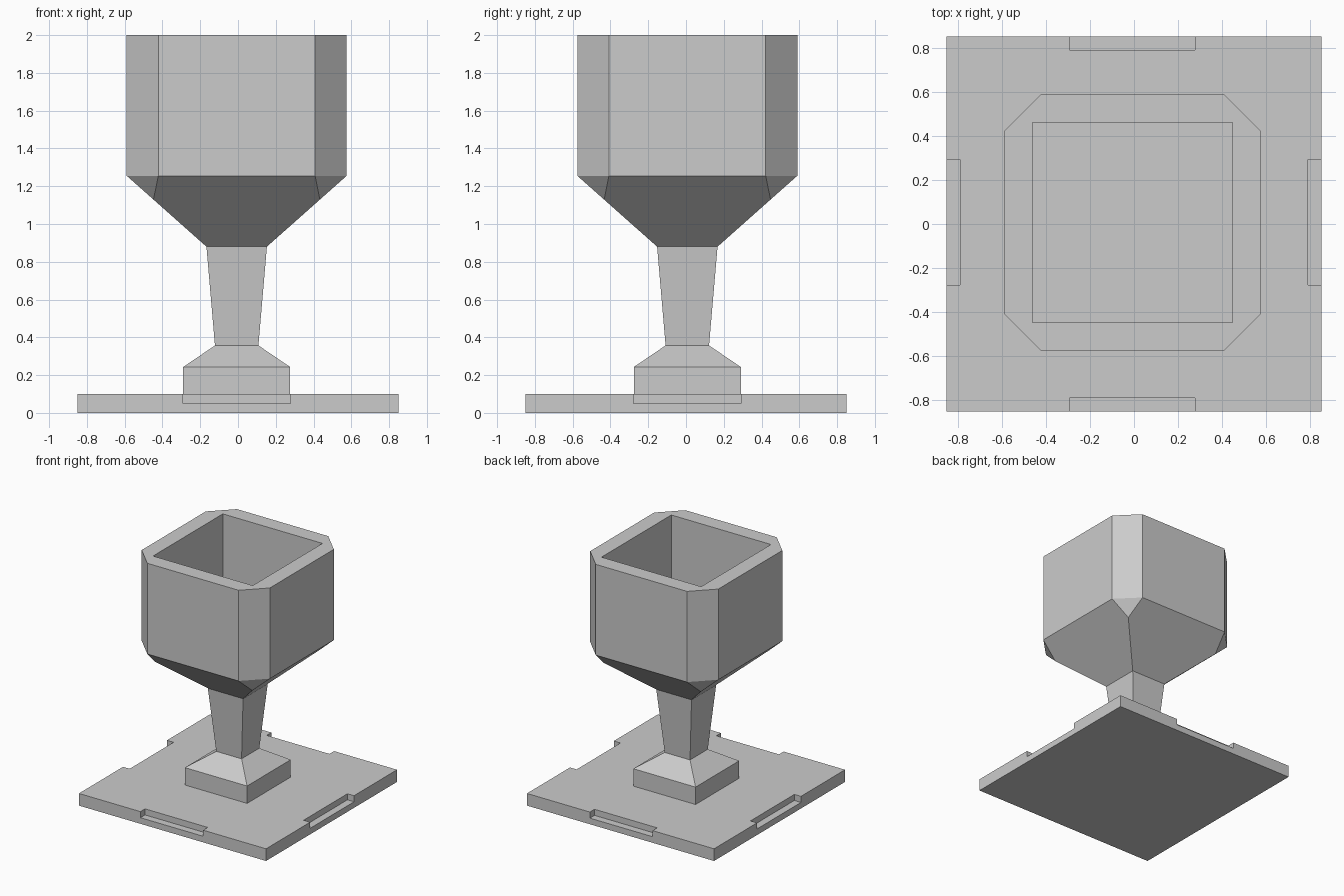
import bpy, bmesh

default = bpy.data.objects.get("Cube")
if default:
    bpy.data.objects.remove(default, do_unlink=True)

# Single plain grey material
grey = bpy.data.materials.new("plain_grey")
grey.use_nodes = True
colour = (0.6, 0.6, 0.6, 1)
grey.diffuse_color = colour
grey.node_tree.nodes["Principled BSDF"].inputs["Base Color"].default_value = colour

CENTRE = (-0.007, 0.007)  # the goblet sits slightly off the plate centre


def add_object(name, bm):
    bmesh.ops.recalc_face_normals(bm, faces=bm.faces)
    mesh = bpy.data.meshes.new(name)
    bm.to_mesh(mesh)
    bm.free()
    mesh.materials.append(grey)
    obj = bpy.data.objects.new(name, mesh)
    bpy.context.collection.objects.link(obj)
    return obj


def add_box(bm, low, high):
    verts = bmesh.ops.create_cube(bm, size=1)["verts"]
    for v in verts:
        v.co = [a + (c + 0.5) * (b - a) for a, b, c in zip(low, high, v.co)]


# Square base plate
bm = bmesh.new()
add_box(bm, (-0.85, -0.85, 0), (0.85, 0.85, 0.1))
base = add_object("base_plate", bm)

# Shallow notch in the middle of each top edge
bm = bmesh.new()
cx, cy = CENTRE
w, inner, outer = 0.285, 0.79, 1.0
for s in (-1, 1):
    near, far = sorted((s * inner, s * outer))
    add_box(bm, (cx - w, near, 0.05), (cx + w, far, 0.2))
    add_box(bm, (near, cy - w, 0.05), (far, cy + w, 0.2))
cutter = add_object("notch_cutter", bm)
cutter.hide_render = True
mod = base.modifiers.new("notches", "BOOLEAN")
mod.operation = "DIFFERENCE"
mod.solver = "EXACT"
mod.object = cutter
bpy.context.view_layer.objects.active = base
bpy.ops.object.modifier_apply(modifier=mod.name)
bpy.data.objects.remove(cutter, do_unlink=True)

# Goblet: square rings (half width, height) for foot, stem, bowl and hollow
profile = [(0.283, 0.1), (0.283, 0.243), (0.115, 0.357), (0.16, 0.88),
           (0.582, 1.255), (0.582, 2), (0.453, 2), (0.453, 1.255)]
bm = bmesh.new()
rings = [[bm.verts.new((cx + sx * r, cy + sy * r, z))
          for sx, sy in ((-1, -1), (1, -1), (1, 1), (-1, 1))] for r, z in profile]
for a, b in zip(rings, rings[1:]):
    for i in range(4):
        j = (i + 1) % 4
        bm.faces.new((a[i], a[j], b[j], b[i]))
bm.faces.new(rings[0][::-1])
bm.faces.new(rings[-1])

# Chamfer the upright corners of the bowl
corners = [bm.edges.get((lo, hi)) for lo, hi in zip(rings[4], rings[5])]
bmesh.ops.bevel(bm, geom=corners, offset=0.167, segments=1,
                affect="EDGES", offset_type="OFFSET")
add_object("goblet", bm)
